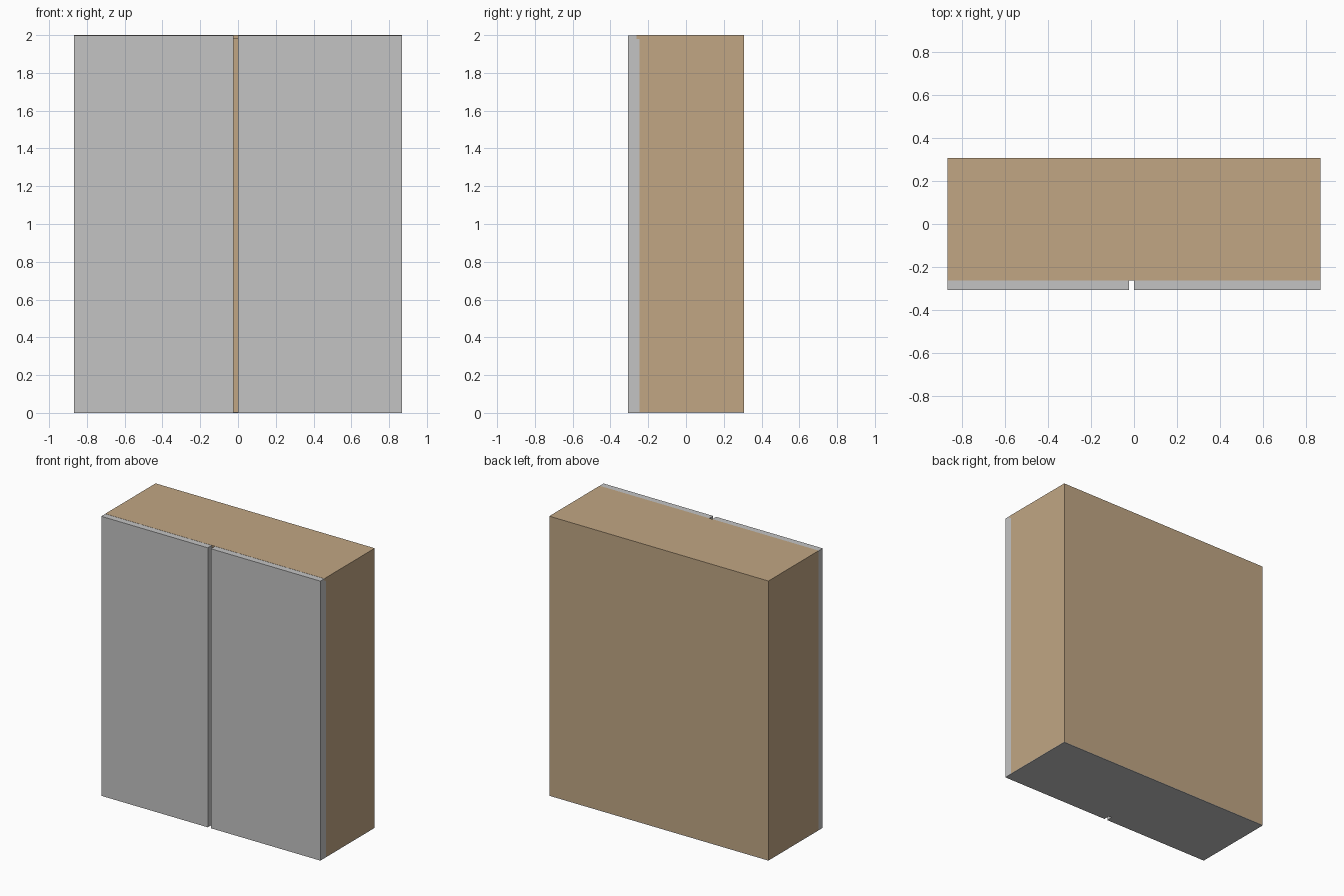
import bpy

if "Cube" in bpy.data.objects:
    bpy.data.objects.remove(bpy.data.objects["Cube"])


def material(name, rgb):
    m = bpy.data.materials.new(name)
    m.diffuse_color = (*rgb, 1.0)
    m.use_nodes = True
    m.node_tree.nodes["Principled BSDF"].inputs["Base Color"].default_value = m.diffuse_color
    return m


wood = material("light wood", (0.533, 0.383, 0.230))
grey = material("light grey", (0.552, 0.552, 0.552))


def box(name, x, y, z, mat):
    """Box from (min, max) pairs on each axis."""
    bpy.ops.mesh.primitive_cube_add(
        size=1, location=[(a + b) / 2 for a, b in (x, y, z)])
    ob = bpy.context.object
    ob.name = name
    ob.scale = [b - a for a, b in (x, y, z)]
    bpy.ops.object.transform_apply(location=False, rotation=False, scale=True)
    ob.data.materials.append(mat)
    return ob


W, F, B, H = 0.867, -0.307, 0.307, 2.0   # half width, front, back, height
T = 0.02                                 # panel thickness
BASE = 0.004

# carcass: two sides, top and back panel
box("left_side", (-W, -W + T), (-0.262, B - T), (BASE, H - T), wood)
box("right_side", (W - T, W), (-0.246, B - T), (BASE, H - T), wood)
box("top_panel", (-W, W), (-0.262, B - T), (H - T, H), wood)
box("back_panel", (-W, W), (B - T, B), (BASE, H), wood)

# grey underside plate
box("base_plate", (-W, W), (-0.262, B), (0, BASE), grey)

# two doors with a narrow gap between them
box("left_door", (-W, -0.024), (F, -0.262), (0, H - 0.001), grey)
box("right_door", (0.0, W), (F, -0.262), (0, H - 0.001), grey)

# edge strip closing the right side behind the door
box("right_door_edge", (W - T, W), (-0.262, -0.246), (BASE, H - T), grey)
